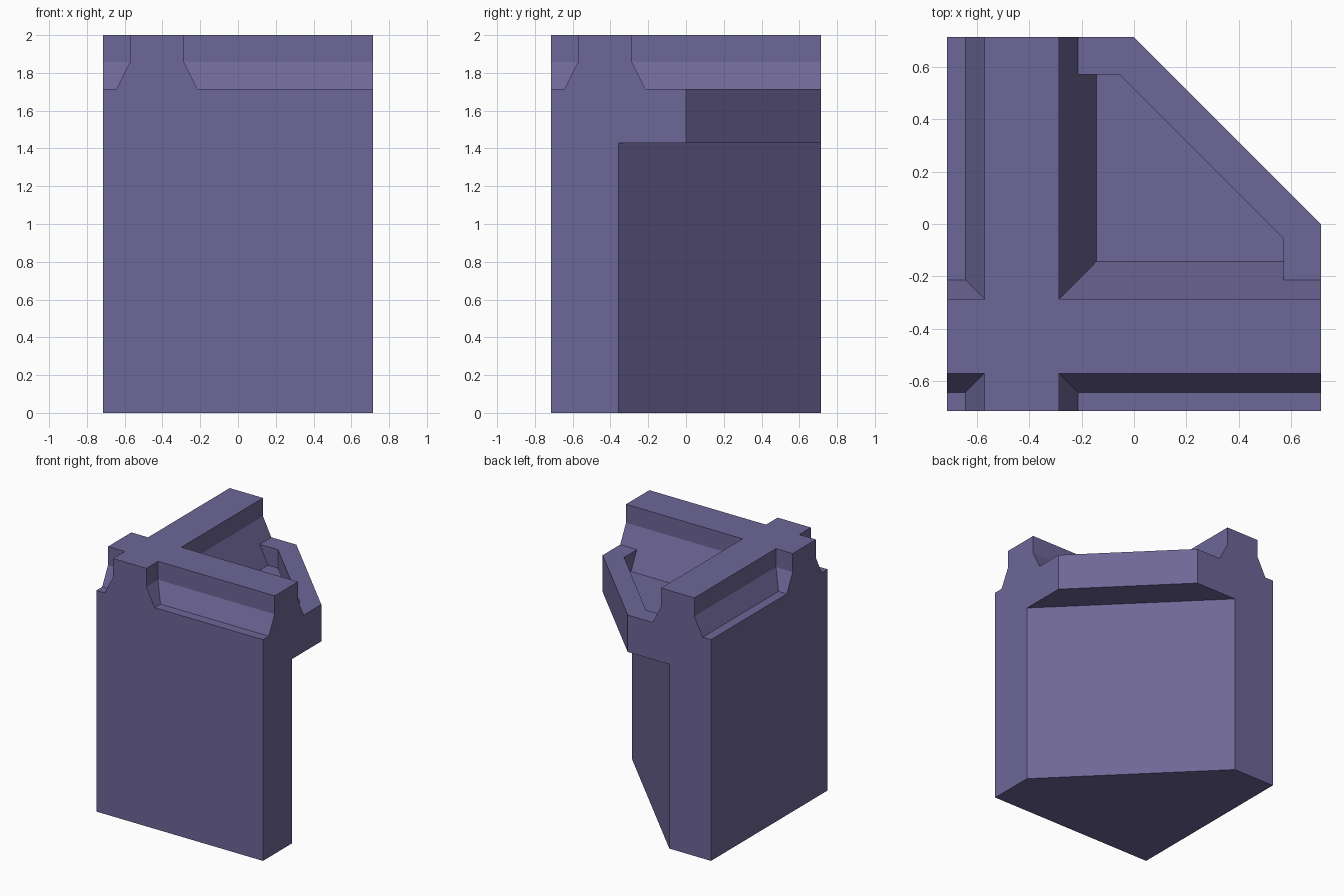
import bpy, bmesh

if "Cube" in bpy.data.objects:
    bpy.data.objects.remove(bpy.data.objects["Cube"])

U = 1 / 14          # model grid step
H = 10 * U          # half width
C = -6 * U          # ridge centre line

mat = bpy.data.materials.new("dusty purple")
mat.diffuse_color = (0.155, 0.135, 0.31, 1)
mat.use_nodes = True
mat.node_tree.nodes["Principled BSDF"].inputs["Base Color"].default_value = mat.diffuse_color


def loft(name, loops):
    """Closed solid through stacked (z, outline) loops."""
    bm = bmesh.new()
    rings = [[bm.verts.new((x, y, z)) for x, y in pts] for z, pts in loops]
    n = len(rings[0])
    bm.faces.new(rings[0])
    bm.faces.new(rings[-1])
    for a, b in zip(rings, rings[1:]):
        for i in range(n):
            j = (i + 1) % n
            bm.faces.new((a[i], a[j], b[j], b[i]))
    bmesh.ops.recalc_face_normals(bm, faces=bm.faces)
    me = bpy.data.meshes.new(name)
    bm.to_mesh(me)
    bm.free()
    me.materials.append(mat)
    ob = bpy.data.objects.new(name, me)
    bpy.context.collection.objects.link(ob)
    return ob


def cut(target, cutter):
    mod = target.modifiers.new("cut", "BOOLEAN")
    mod.operation = "DIFFERENCE"
    mod.solver = "EXACT"
    mod.object = cutter
    bpy.context.view_layer.update()
    ev = target.evaluated_get(bpy.context.evaluated_depsgraph_get())
    me = bpy.data.meshes.new_from_object(ev)
    target.modifiers.clear()
    target.data = me
    bpy.data.objects.remove(cutter)


# Full block
square = [(-H, -H), (H, -H), (H, H), (-H, H)]
block = loft("corner_wall_block", [(0, square), (2, square)])

# Cut the back right corner: deep below, shallower for the overhanging ledge
for d, z0, z1 in ((5 * U, -0.5, 20 * U), (10 * U, 19 * U, 2.5)):
    tri = [(d + 1, -1), (d + 1, d + 1), (-1, d + 1)]
    cut(block, loft("corner_cutter", [(z0, tri), (z1, tri)]))

# Four quadrants around the crossed ridges: straight side, then sloped foot
for sx in (-1, 1):
    for sy in (-1, 1):
        def rect(w):
            x, y = C + sx * w, C + sy * w
            return [(x, y), (sx, y), (sx, sy), (x, sy)]
        cut(block, loft("quadrant_cutter", [
            (24 * U, rect(3 * U)), (26 * U, rect(2 * U)), (2.3, rect(2 * U))]))

# Sunken pocket behind the ridges, its inner sides continuing the slope
def pocket(e):
    f, k = 8 * U, -0.8 * U
    return [(e, e), (f, e), (f, k), (k, f), (e, f)]

cut(block, loft("pocket_cutter", [
    (22 * U, pocket(-2 * U)), (24 * U, pocket(-3 * U)), (25 * U, pocket(-3.5 * U))]))

# Clean flat faces
bm = bmesh.new()
bm.from_mesh(block.data)
bmesh.ops.remove_doubles(bm, verts=bm.verts, dist=0.0005)
bmesh.ops.dissolve_limit(bm, angle_limit=0.01, verts=bm.verts, edges=bm.edges)
for f in bm.faces:
    f.smooth = False
    f.material_index = 0
bm.to_mesh(block.data)
bm.free()
block.data.materials.clear()
block.data.materials.append(mat)
